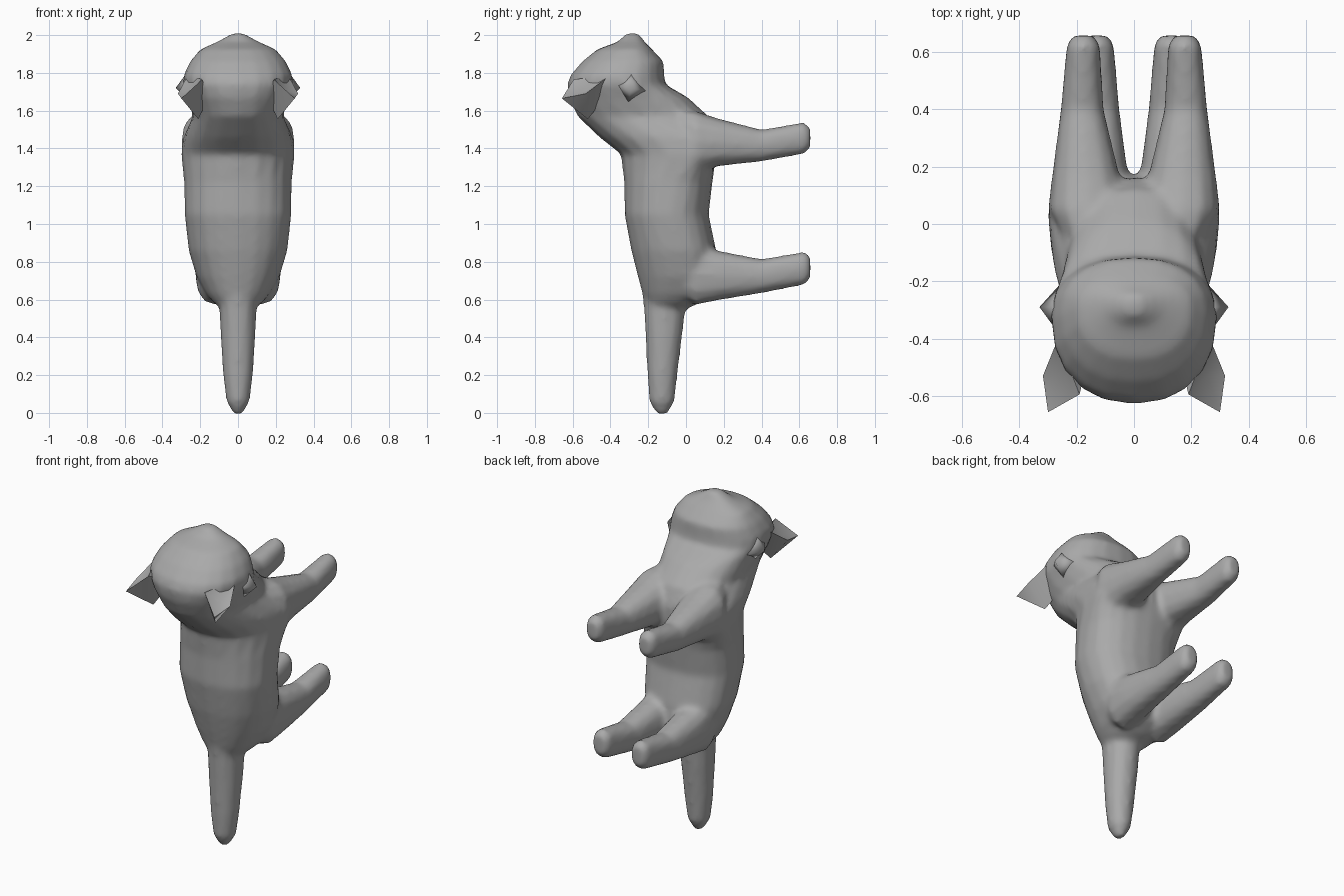
import bpy, bmesh, math
from mathutils import Vector

if "Cube" in bpy.data.objects:
    bpy.data.objects.remove(bpy.data.objects["Cube"])

fur = bpy.data.materials.new("grey fur")
fur.diffuse_color = (0.4, 0.4, 0.4, 1)
fur.use_nodes = True
fur.node_tree.nodes["Principled BSDF"].inputs["Base Color"].default_value = fur.diffuse_color


def make_object(name, bm):
    bmesh.ops.recalc_face_normals(bm, faces=bm.faces)
    me = bpy.data.meshes.new(name)
    bm.to_mesh(me)
    bm.free()
    ob = bpy.data.objects.new(name, me)
    me.materials.append(fur)
    bpy.context.collection.objects.link(ob)
    for p in me.polygons:
        p.use_smooth = True
    return ob


def loft(bm, rings):
    """Skin a list of point rings and cap both ends."""
    rows = [[bm.verts.new(p) for p in r] for r in rings]
    n = len(rows[0])
    for a, b in zip(rows, rows[1:]):
        for i in range(n):
            j = (i + 1) % n
            bm.faces.new((a[i], a[j], b[j], b[i]))
    bm.faces.new(rows[0][::-1])
    bm.faces.new(rows[-1])


def power(v, e):
    return math.copysign(abs(v) ** e, v)


def upright_ring(z, hx, y0, y1, yw, n=20, e=0.88):
    """Ring at height z from y0 to y1, widest at yw."""
    pts = []
    for i in range(n):
        t = 2 * math.pi * i / n
        c, s = power(math.cos(t), e), power(math.sin(t), e)
        pts.append((hx * c, yw + s * ((y1 - yw) if s > 0 else (yw - y0)), z))
    return pts


def leg_ring(side, y, x0, x1, z0, z1, n=12):
    """Ring across a leg at depth y."""
    return [(side * ((x0 + x1) / 2 + (x1 - x0) / 2 * power(math.cos(t), 0.85)), y,
             (z0 + z1) / 2 + (z1 - z0) / 2 * power(math.sin(t), 0.85))
            for t in (2 * math.pi * i / n for i in range(n))]


bm = bmesh.new()

# Trunk, neck and head: height, half width, back, belly, widest depth
trunk = [
    (0.55, 0.08, -0.18, 0.00, -0.08), (0.58, 0.125, -0.21, 0.07, -0.06),
    (0.63, 0.17, -0.23, 0.14, -0.02), (0.72, 0.22, -0.255, 0.17, 0.0),
    (0.86, 0.262, -0.29, 0.16, -0.03), (1.05, 0.283, -0.325, 0.12, -0.08),
    (1.22, 0.285, -0.327, 0.14, -0.05), (1.37, 0.302, -0.345, 0.16, 0.05),
    (1.46, 0.29, -0.46, 0.16, 0.0), (1.57, 0.24, -0.575, 0.12, -0.2),
    (1.67, 0.265, -0.62, 0.01, -0.29), (1.74, 0.29, -0.63, -0.11, -0.32),
    (1.79, 0.288, -0.61, -0.115, -0.33), (1.86, 0.255, -0.55, -0.118, -0.31),
    (1.925, 0.20, -0.47, -0.18, -0.29), (1.965, 0.11, -0.36, -0.22, -0.28),
    (2.01, 0.03, -0.315, -0.25, -0.28),
]
loft(bm, [upright_ring(*r) for r in trunk])

# Tail
tail = [(0.75, 0.13, -0.25, 0.05), (0.57, 0.10, -0.225, 0.0), (0.40, 0.093, -0.215, -0.02),
        (0.20, 0.08, -0.205, -0.045), (0.06, 0.062, -0.195, -0.06), (-0.008, 0.022, -0.155, -0.10)]
loft(bm, [upright_ring(z, h, a, b, (a + b) / 2, 12, 0.95) for z, h, a, b in tail])

# Legs: depth, inner x, outer x, bottom, top
front_leg = [(-0.12, 0.06, 0.22, 1.32, 1.62), (0.05, 0.03, 0.302, 1.27, 1.60),
             (0.17, 0.05, 0.287, 1.305, 1.56), (0.40, 0.105, 0.257, 1.33, 1.50),
             (0.625, 0.118, 0.236, 1.37, 1.54), (0.658, 0.14, 0.215, 1.40, 1.51)]
hind_leg = [(-0.10, 0.04, 0.18, 0.66, 0.92), (0.05, 0.01, 0.225, 0.57, 0.91),
            (0.17, 0.02, 0.225, 0.595, 0.86), (0.40, 0.05, 0.205, 0.633, 0.815),
            (0.63, 0.07, 0.19, 0.678, 0.855), (0.658, 0.092, 0.168, 0.71, 0.83)]
for side in (-1, 1):
    for leg in (front_leg, hind_leg):
        loft(bm, [leg_ring(side, *r) for r in leg])

cat = make_object("cat_body", bm)

# Blend the limbs into the trunk
remesh = cat.modifiers.new("blend", 'REMESH')
remesh.mode = 'VOXEL'
remesh.voxel_size = 0.016
remesh.use_smooth_shade = True
soften = cat.modifiers.new("soften", 'SMOOTH')
soften.factor = 0.5
soften.iterations = 8

# Ears with hollow inner faces, and pointed cheek tufts
for side, label in ((-1, "left"), (1, "right")):
    bm = bmesh.new()
    tip, inner, outer, bend, back, root, hollow = [
        bm.verts.new((side * x, y, z)) for x, y, z in (
            (0.30, -0.657, 1.665), (0.19, -0.595, 1.765), (0.265, -0.40, 1.79),
            (0.318, -0.53, 1.69), (0.21, -0.52, 1.555), (0.15, -0.42, 1.68),
            (0.255, -0.53, 1.705))]
    for f in ((tip, inner, hollow), (inner, outer, hollow), (outer, bend, hollow),
              (bend, tip, hollow), (tip, bend, back), (bend, outer, back),
              (outer, root, back), (root, inner, back), (inner, tip, back),
              (outer, inner, root)):
        bm.faces.new(f)
    make_object(label + "_ear", bm)

    bm = bmesh.new()
    point = bm.verts.new((side * 0.33, -0.29, 1.72))
    base = [bm.verts.new((side * x, y, z)) for x, y, z in (
        (0.24, -0.19, 1.70), (0.25, -0.29, 1.83), (0.25, -0.40, 1.74), (0.23, -0.31, 1.62))]
    for i in range(4):
        bm.faces.new((point, base[i], base[(i + 1) % 4]))
    bm.faces.new(base)
    make_object(label + "_cheek", bm)

# Keep the ear rims crisp
for ob in bpy.context.collection.objects:
    ob.select_set(ob.name.endswith("_ear"))
    if ob.name.endswith("_ear"):
        bpy.context.view_layer.objects.active = ob
bpy.ops.object.shade_smooth_by_angle(angle=math.radians(50))
